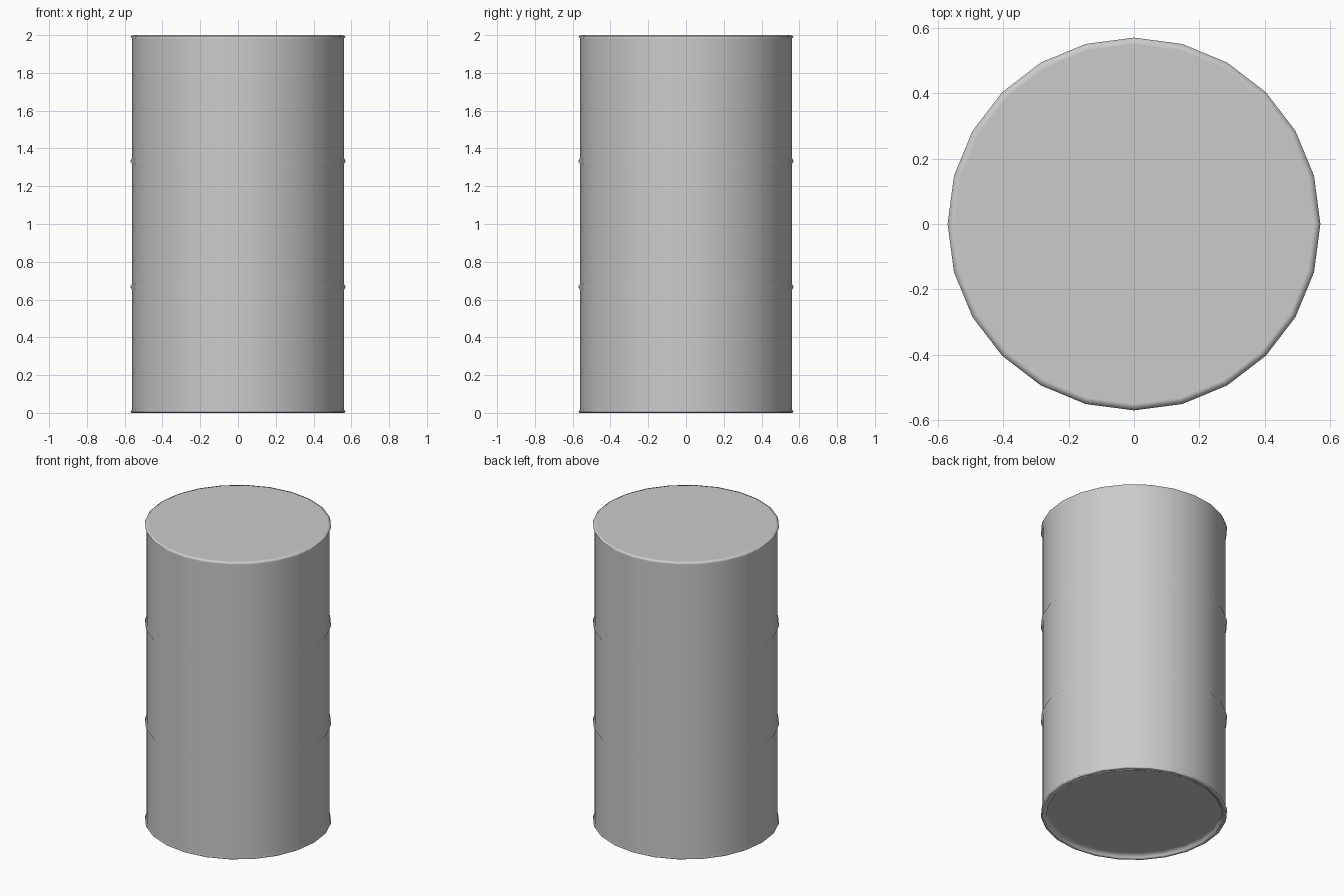
import bpy, bmesh, math

if "Cube" in bpy.data.objects:
    bpy.data.objects.remove(bpy.data.objects["Cube"])

SIDES = 24
R, RIM = 0.56, 0.57          # wall radius, rim and rib radius


def rib(z):
    return [(R, z - 0.018), (RIM, z), (R, z + 0.018)]


# Drum profile from bottom to top: recessed base, rim, wall, two ribs, rim
profile = ([(0.535, 0.04), (0.535, 0.0), (0.562, 0.0), (RIM, 0.006), (R, 0.018)]
           + rib(2 / 3) + rib(4 / 3)
           + [(R, 1.982), (RIM, 1.994), (0.55, 2.0)])

bm = bmesh.new()
rings = []
for r, z in profile:
    rings.append([bm.verts.new((r * math.cos(2 * math.pi * i / SIDES),
                                r * math.sin(2 * math.pi * i / SIDES), z))
                  for i in range(SIDES)])
for a, b in zip(rings, rings[1:]):
    for i in range(SIDES):
        j = (i + 1) % SIDES
        bm.faces.new((a[i], a[j], b[j], b[i]))

# Flat base and lid
bm.faces.new(rings[0][::-1])
bm.faces.new(rings[-1])
for f in bm.faces:
    f.smooth = True

mesh = bpy.data.meshes.new("steel_drum")
bm.to_mesh(mesh)
bm.free()
drum = bpy.data.objects.new("steel_drum", mesh)
bpy.context.collection.objects.link(drum)

# Large faces dominate the shading, so walls and lid look clean
weighted = drum.modifiers.new("weighted_normals", 'WEIGHTED_NORMAL')
weighted.weight = 100
